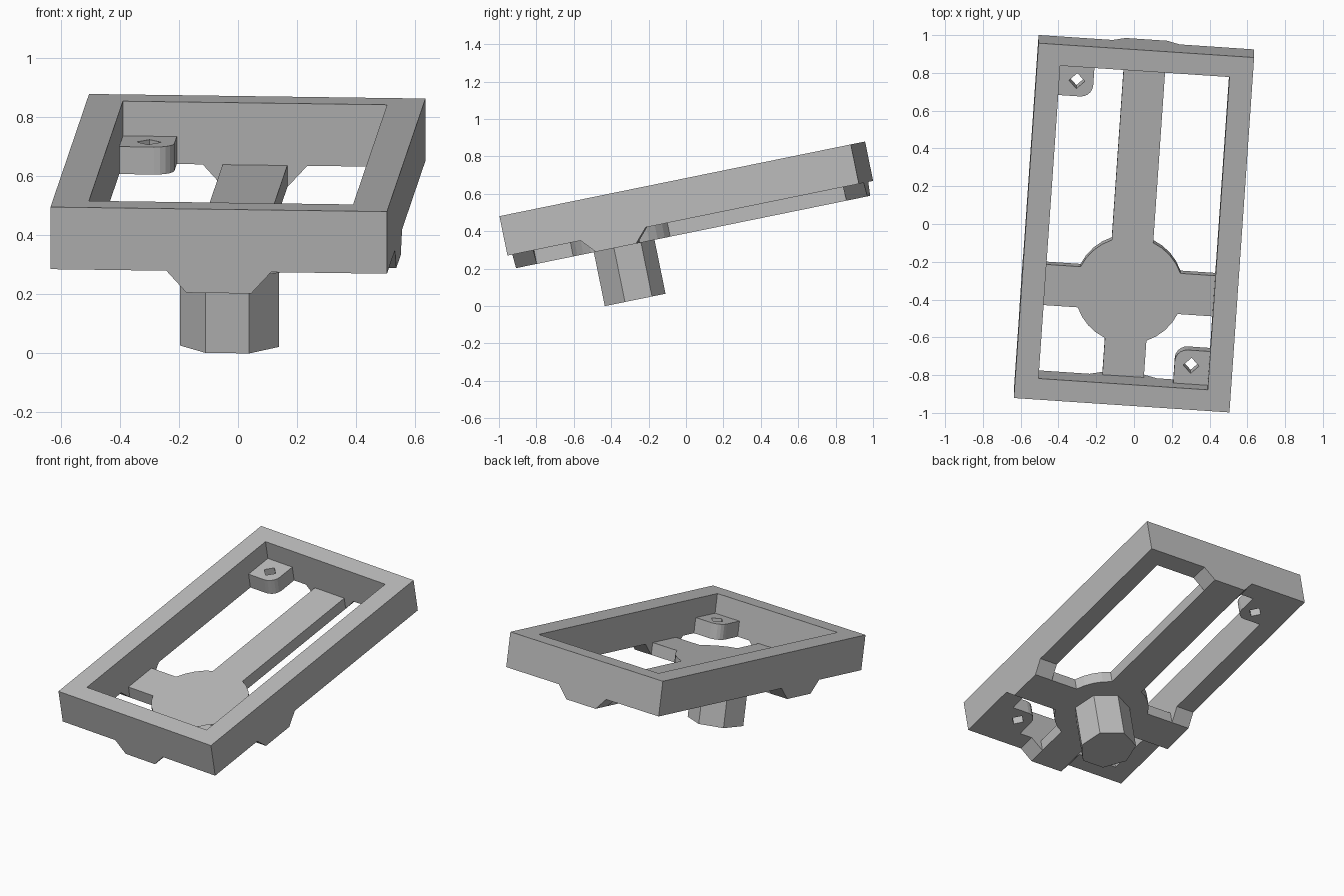
import bpy, bmesh
from math import radians, pi, cos, sin, asin, sqrt
from mathutils import Matrix

cube = bpy.data.objects.get("Cube")
if cube:
    bpy.data.objects.remove(cube, do_unlink=True)

grey = bpy.data.materials.new("plain grey")
grey.use_nodes = True
grey.diffuse_color = (0.5, 0.5, 0.5, 1)
grey.node_tree.nodes["Principled BSDF"].inputs["Base Color"].default_value = (0.5, 0.5, 0.5, 1)

# The whole part leans back and is turned slightly
POSE = (Matrix.Translation((0, -0.02, 0.68))
        @ Matrix.Rotation(radians(11.54), 4, 'X') @ Matrix.Rotation(radians(-3.9), 4, 'Z'))

HX, HY = 0.572, 0.961        # outer half sizes of the frame
IX, IY = 0.449, 0.847        # inner half sizes of the frame
RIM, PLATE, FOOT = -0.215, -0.29, -0.584   # undersides, below the frame's top face
HUB, HUB_R, ARM = -0.383, 0.287, 0.11      # hub position, radius, half width of arms


def prism(name, outline, low, high, hole=None, low_outline=None):
    """Extrude an outline, with an optional hole or a different lower outline."""
    bm = bmesh.new()

    def ring(points, z):
        return [bm.verts.new((x, y, z)) for x, y in points]

    def walls(a, b):
        for i in range(len(a)):
            j = (i + 1) % len(a)
            bm.faces.new((a[i], a[j], b[j], b[i]))

    bottom, top = ring(low_outline or outline, low), ring(outline, high)
    walls(bottom, top)
    if hole:
        hole_bottom, hole_top = ring(hole, low), ring(hole, high)
        walls(hole_bottom, hole_top)
        for outer, inner in ((bottom, hole_bottom), (top, hole_top)):
            edges = [bm.edges.get((r[i - 1], r[i])) for r in (outer, inner) for i in range(len(r))]
            bmesh.ops.triangle_fill(bm, edges=edges, use_beauty=True)
        bmesh.ops.dissolve_limit(bm, angle_limit=0.001, verts=bm.verts, edges=bm.edges)
    else:
        bm.faces.new(bottom)
        bm.faces.new(top)
    bmesh.ops.recalc_face_normals(bm, faces=bm.faces)
    mesh = bpy.data.meshes.new(name)
    bm.to_mesh(mesh)
    bm.free()
    mesh.materials.append(grey)
    obj = bpy.data.objects.new(name, mesh)
    bpy.context.collection.objects.link(obj)
    obj.matrix_world = POSE
    return obj


def rect(x0, x1, y0, y1):
    return [(x0, y0), (x1, y0), (x1, y1), (x0, y1)]


def polygon(cx, cy, r, n, start=0.0):
    return [(cx + r * cos(start + 2 * pi * i / n), cy + r * sin(start + 2 * pi * i / n))
            for i in range(n)]


# Rectangular frame
prism("frame", rect(-HX, HX, -HY, HY), RIM, 0, hole=rect(-IX, IX, -IY, IY))

# Round hub with four arms reaching the inner walls of the frame
outline = []
gap = asin(ARM / HUB_R)
for k, reach in enumerate((IX, IY - HUB, IX, IY + HUB)):
    a = k * pi / 2
    root = sqrt(HUB_R ** 2 - ARM ** 2)
    points = [(root, -ARM), (reach, -ARM), (reach, ARM), (root, ARM)]
    points += [(HUB_R * cos(t), HUB_R * sin(t)) for t in
               (gap + (pi / 2 - 2 * gap) * i / 4 for i in range(1, 4))]
    outline += [(x * cos(a) - y * sin(a), HUB + x * sin(a) + y * cos(a)) for x, y in points]
prism("hub_and_arms", outline, PLATE, RIM)

# Flared feet joining each arm to the underside of the rim
FLARE = 0.178
for name, s in (("left", 1), ("right", -1)):
    x0, x1 = sorted((s * IX, s * HX))
    prism(name + "_arm_foot", rect(x0, x1, HUB - FLARE, HUB + FLARE), PLATE, RIM,
          low_outline=rect(x0, x1, HUB - ARM, HUB + ARM))
for name, s in (("back", 1), ("front", -1)):
    y0, y1 = sorted((s * IY, s * HY))
    prism(name + "_arm_foot", rect(-FLARE, FLARE, y0, y1), PLATE, RIM,
          low_outline=rect(-ARM, ARM, y0, y1))

# Seven-sided stem under the hub
prism("stem", polygon(0, HUB, 0.172, 7, pi / 2), FOOT, PLATE)

# Screw tabs in two opposite corners, each with one rounded corner and a square hole
SIZE, ROUND = 0.183, 0.065
for name, s in (("back_right", 1), ("front_left", -1)):
    cx, cy = -IX + SIZE - ROUND, IY - SIZE + ROUND
    tab = [(-IX + SIZE, IY), (-IX, IY), (-IX, IY - SIZE)]
    tab += [(cx + ROUND * cos(t), cy + ROUND * sin(t)) for t in
            (-pi / 2 + pi / 2 * i / 5 for i in range(6))]
    hole = polygon(-IX + 0.095, IY - 0.1, 0.042, 4)
    prism(name + "_screw_tab", [(s * x, s * y) for x, y in tab], RIM, -0.12,
          hole=[(s * x, s * y) for x, y in hole])
